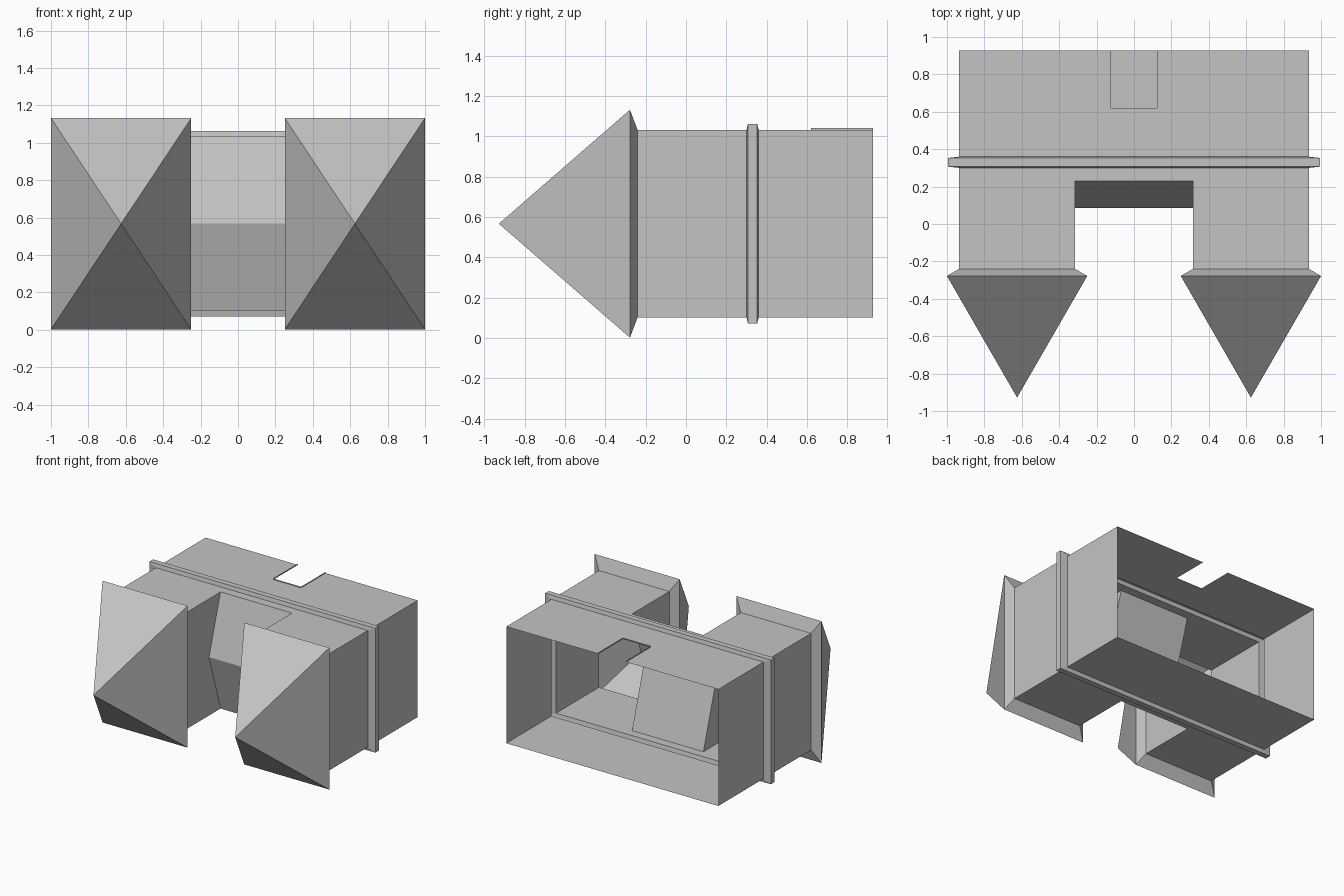
import bpy
import bmesh

cube = bpy.data.objects.get("Cube")
if cube:
    bpy.data.objects.remove(cube, do_unlink=True)

# Main dimensions
MID = 0.567                  # height of the centre line
W, H = 0.935, 0.465          # half width and half height of the body
BACK, FRONT = 0.928, -0.24   # ends of the body
BAND_BACK, BAND_FRONT = 0.36, 0.30
SLOT, SLOT_END, RIDGE = 0.315, 0.23, 0.085
NOTCH, NOTCH_END = 0.122, 0.62
TOP, BOTTOM = MID + H, MID - H

grey = bpy.data.materials.new("plain grey")
grey.use_nodes = True
grey.diffuse_color = (0.55, 0.55, 0.55, 1)
grey.node_tree.nodes["Principled BSDF"].inputs["Base Color"].default_value = grey.diffuse_color


def sheet(name, faces):
    """Thin-walled object from a list of polygons."""
    bm = bmesh.new()
    for face in faces:
        bm.faces.new([bm.verts.new(p) for p in face])
    bmesh.ops.remove_doubles(bm, verts=bm.verts, dist=0.0005)
    bmesh.ops.recalc_face_normals(bm, faces=bm.faces)
    mesh = bpy.data.meshes.new(name)
    bm.to_mesh(mesh)
    bm.free()
    mesh.materials.append(grey)
    obj = bpy.data.objects.new(name, mesh)
    bpy.context.collection.objects.link(obj)
    return obj


def section(y, half_w, half_h, cx=0):
    """Rectangle across the y axis, starting at its lower left."""
    return [(cx + sx * half_w, y, MID + sz * half_h)
            for sx, sz in ((-1, -1), (1, -1), (1, 1), (-1, 1))]


def bridge(a, b):
    return [(a[i], a[(i + 1) % 4], b[(i + 1) % 4], b[i]) for i in range(4)]


def flat(points, z):
    return [(x, y, z) for x, y in points]


# Rear half: open box with a notch in its roof
rear = bridge(section(BACK, W, H), section(BAND_BACK, W, H))
rear.pop(2)
roof = [(-W, BAND_BACK), (W, BAND_BACK), (W, BACK), (NOTCH, BACK),
        (NOTCH, NOTCH_END), (-NOTCH, NOTCH_END), (-NOTCH, BACK), (-W, BACK)]
rear.append(flat(roof, TOP))
sheet("rear_shell", rear)

# Low rim standing around the notch
edge = roof[3:7]
sheet("notch_rim", [flat((a, b), TOP) + flat((b, a), TOP + 0.009)
                    for a, b in zip(edge, edge[1:])])

# Raised band, hollow on the inside
grow = 1.065
rings = [section(BAND_BACK, W, H), section(BAND_BACK - 0.007, W * grow, H * grow),
         section(BAND_FRONT + 0.007, W * grow, H * grow), section(BAND_FRONT, W, H)]
sheet("raised_band", [f for a, b in zip(rings, rings[1:]) for f in bridge(a, b)])

# Front half: U-shaped floor and roof, outer walls and slot walls
outline = [(-W, BAND_FRONT), (-W, FRONT), (-SLOT, FRONT), (-SLOT, SLOT_END),
           (SLOT, SLOT_END), (SLOT, FRONT), (W, FRONT), (W, BAND_FRONT)]
front = [flat(outline, TOP), flat(outline, BOTTOM)]
for s in (-1, 1):
    front.append([(s * W, y, z) for y, z in
                  ((FRONT, BOTTOM), (BAND_FRONT, BOTTOM), (BAND_FRONT, TOP), (FRONT, TOP))])
    front.append([(s * SLOT, y, z) for y, z in
                  ((FRONT, BOTTOM), (SLOT_END, BOTTOM), (RIDGE, MID),
                   (SLOT_END, TOP), (FRONT, TOP))])
# Folded wall at the end of the slot
for z in (BOTTOM, TOP):
    front.append([(-SLOT, SLOT_END, z), (SLOT, SLOT_END, z),
                  (SLOT, RIDGE, MID), (-SLOT, RIDGE, MID)])
sheet("front_shell", front)

# Flared pyramid tips on both arms
for s, side in ((1, "left"), (-1, "right")):
    cx = s * 0.625
    neck = section(FRONT, (W - SLOT) / 2, H, cx)
    flare = section(-0.278, 0.375, MID - 0.002, cx)
    apex = (cx, -0.928, MID)
    tip = [(flare[i], flare[(i + 1) % 4], apex) for i in range(4)]
    sheet(side + "_tip", bridge(neck, flare) + tip)

# Nearly flush plate in front of the notch
sheet("roof_plate", [flat([(-0.22, 0.43), (0.22, 0.43), (0.22, 0.57), (-0.22, 0.57)], TOP + 0.001)])
